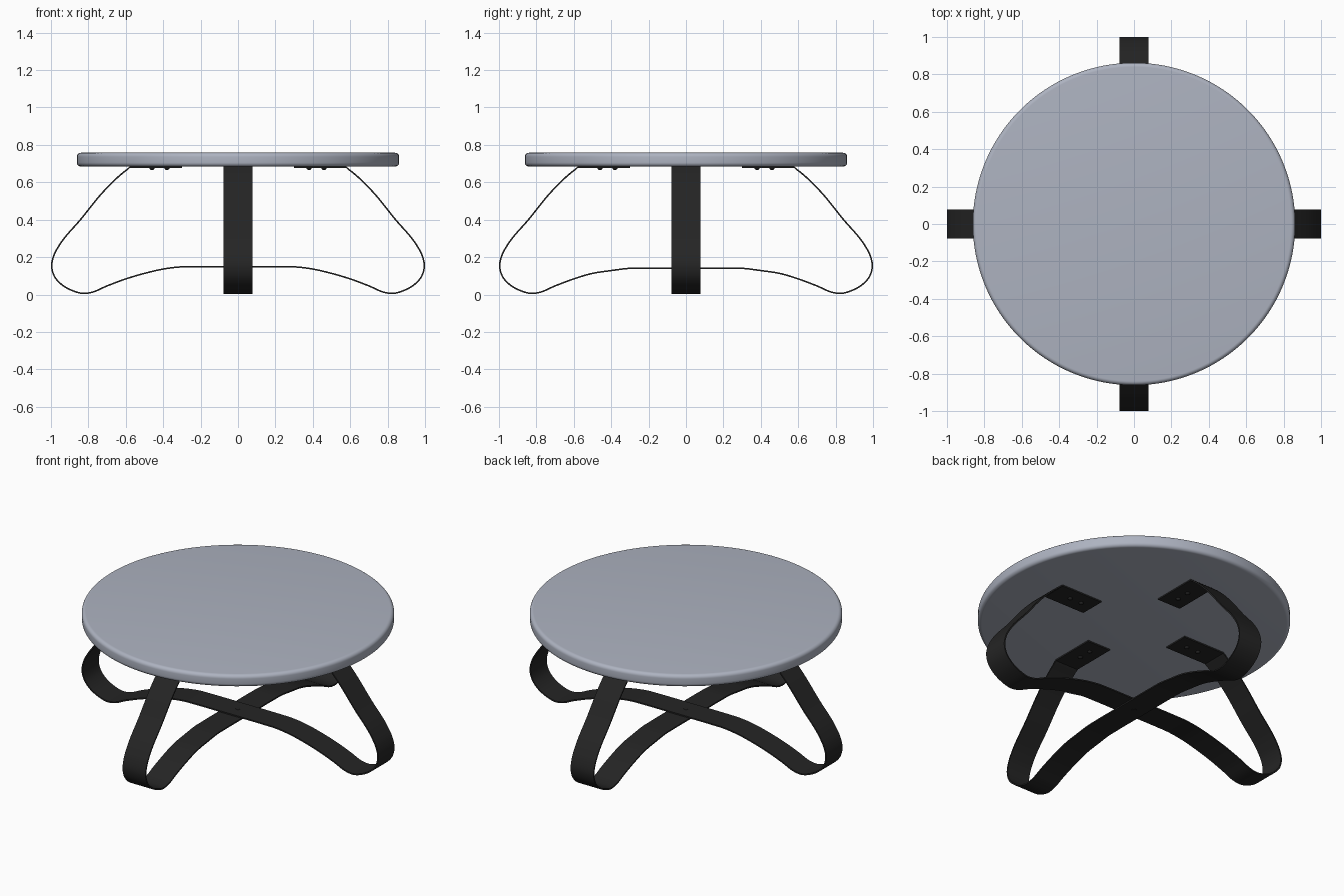
import bpy, bmesh, math
from mathutils import Vector, Matrix

if "Cube" in bpy.data.objects:
    bpy.data.objects.remove(bpy.data.objects["Cube"])


def material(name, rgb):
    m = bpy.data.materials.new(name)
    m.diffuse_color = (*rgb, 1)
    m.use_nodes = True
    m.node_tree.nodes["Principled BSDF"].inputs["Base Color"].default_value = m.diffuse_color
    return m


grey = material("blue grey", (0.42, 0.45, 0.53))
black = material("black metal", (0.018, 0.018, 0.018))


def make(name, bm, mat, angle=40):
    bmesh.ops.recalc_face_normals(bm, faces=bm.faces)
    me = bpy.data.meshes.new(name)
    bm.to_mesh(me)
    bm.free()
    me.materials.append(mat)
    ob = bpy.data.objects.new(name, me)
    bpy.context.collection.objects.link(ob)
    bpy.ops.object.select_all(action='DESELECT')
    ob.select_set(True)
    bpy.context.view_layer.objects.active = ob
    bpy.ops.object.shade_smooth_by_angle(angle=math.radians(angle))
    return ob


def lathe(name, profile, mat, steps, loc=(0, 0, 0)):
    bm = bmesh.new()
    vs = [bm.verts.new((r, 0, z)) for r, z in profile]
    es = [bm.edges.new(p) for p in zip(vs, vs[1:])]
    bmesh.ops.spin(bm, geom=vs + es, cent=(0, 0, 0), axis=(0, 0, 1),
                   angle=math.tau, steps=steps, use_duplicate=False)
    bmesh.ops.remove_doubles(bm, verts=bm.verts, dist=1e-5)
    bmesh.ops.translate(bm, verts=bm.verts, vec=loc)
    return make(name, bm, mat)


def smooth_path(pts, n=8):
    """Smooth curve through the points, weighted by their spacing."""
    p = [Vector(q) for q in pts]
    d = [(b - a).length for a, b in zip(p, p[1:])]
    tan = [(p[1] - p[0]) / d[0]]
    for i in range(1, len(p) - 1):
        a, b = (p[i] - p[i - 1]) / d[i - 1], (p[i + 1] - p[i]) / d[i]
        tan.append((a * d[i] + b * d[i - 1]) / (d[i] + d[i - 1]))
    tan.append((p[-1] - p[-2]) / d[-1])
    out = []
    for i in range(len(d)):
        for k in range(n):
            t = k / n
            out.append(p[i] * (2*t**3 - 3*t*t + 1) + p[i+1] * (3*t*t - 2*t**3)
                       + tan[i] * d[i] * (t**3 - 2*t*t + t) + tan[i+1] * d[i] * (t**3 - t*t))
    return out + [p[-1]]


# Round table top with softened rim
R, Z0, Z1, B = 0.862, 0.684, 0.758, 0.022
rim = [(0, Z0), (R - B, Z0)]
for cz, start in ((Z0 + B, -90), (Z1 - B, 0)):
    for k in range(7):
        a = math.radians(start + 15 * k)
        rim.append((R - B + B * math.cos(a), cz + B * math.sin(a)))
rim += [(R - B, Z1), (0, Z1)]
lathe("table_top", rim, grey, 128)

# Bent flat-bar legs: one continuous strip per axis
W, T = 0.155, 0.008


def strip(name, mid_z, turn):
    pad = [Vector((0.30, 0.68))]
    bend = smooth_path([(0.578, 0.68), (0.635, 0.634), (0.717, 0.553), (0.84, 0.403),
                        (0.955, 0.264), (0.982, 0.215), (0.996, 0.15), (0.982, 0.098),
                        (0.945, 0.055), (0.89, 0.023), (0.825, 0.006), (0.785, 0.011),
                        (0.70, 0.046), (0.61, 0.080), (0.50, 0.113), (0.40, mid_z - 0.013),
                        (0.30, mid_z - 0.001), (0.24, mid_z), (0, mid_z)])
    half = pad + bend
    path = half + [Vector((-q.x, q.y)) for q in reversed(half[:-1])]
    bm = bmesh.new()
    rings = []
    for i, q in enumerate(path):
        a = path[max(i - 1, 0)]
        b = path[min(i + 1, len(path) - 1)]
        t = (b - a).normalized()
        n = Vector((-t.y, t.x)) * T / 2
        rings.append([bm.verts.new((q.x + s * n.x, w * W / 2, q.y + s * n.y))
                      for s, w in ((1, -1), (1, 1), (-1, 1), (-1, -1))])
    for r, s in zip(rings, rings[1:]):
        for k in range(4):
            bm.faces.new((r[k], r[(k + 1) % 4], s[(k + 1) % 4], s[k]))
    bm.faces.new(rings[0])
    bm.faces.new(rings[-1])
    bmesh.ops.rotate(bm, verts=bm.verts, matrix=Matrix.Rotation(turn, 3, 'Z'))
    make(name, bm, black, 30)


strip("leg_strip_x", 0.149, 0)
strip("leg_strip_y", 0.141, math.pi / 2)

# Dome screws under each mounting pad
dome = [(0, 0.665), (0.007, 0.667), (0.012, 0.671), (0.014, 0.677), (0, 0.677)]
for i in range(4):
    a = i * math.pi / 2
    for j, r in enumerate((0.38, 0.46)):
        lathe(f"pad_screw_{i}_{j}", dome, black, 16, (r * math.cos(a), r * math.sin(a), 0))

# Bolt joining the strips at the crossing
lathe("centre_bolt", [(0, 0.133), (0.013, 0.134), (0.013, 0.155), (0, 0.156)], black, 20)
